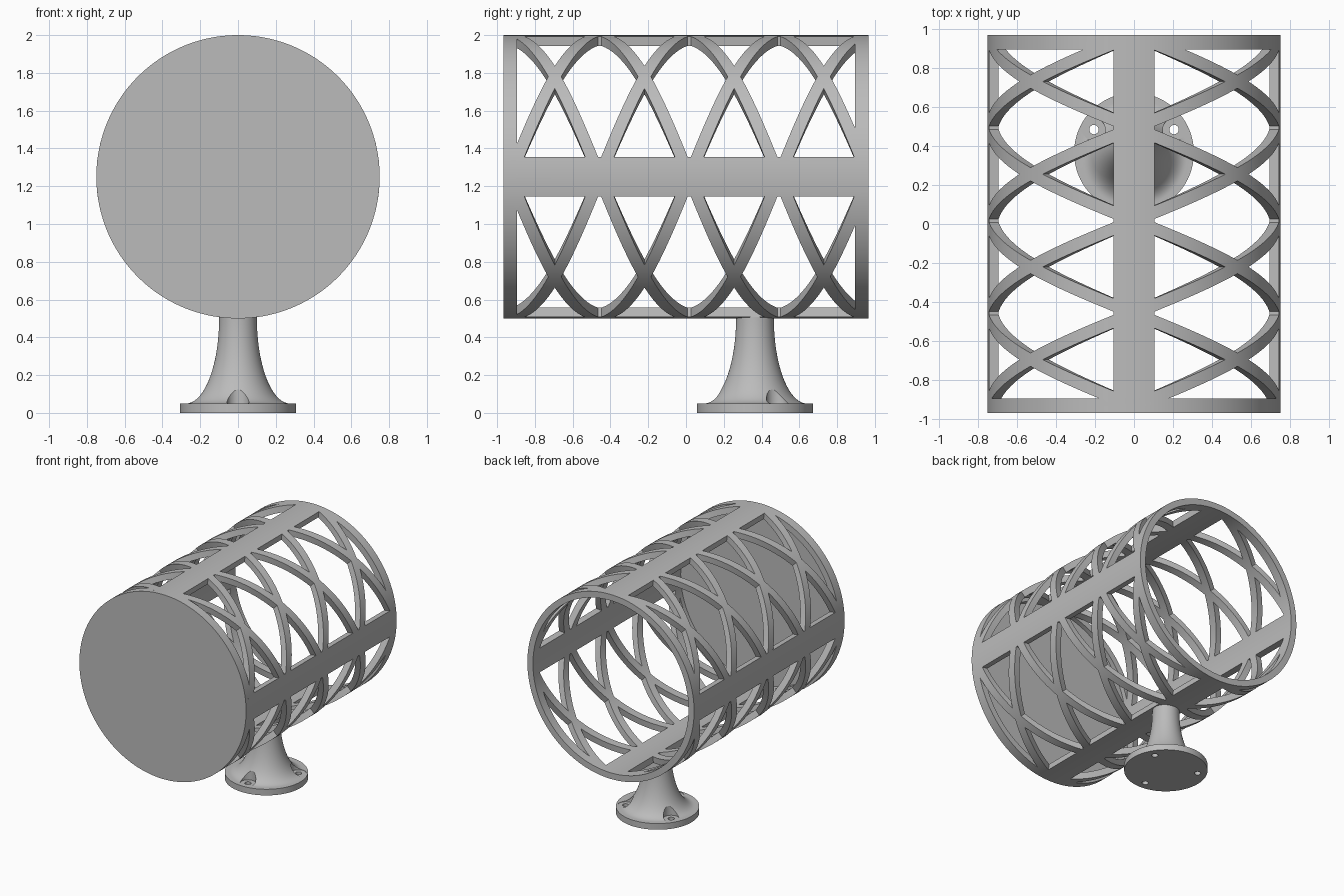
import bpy, bmesh, math
from mathutils import Matrix, Vector

if "Cube" in bpy.data.objects:
    bpy.data.objects.remove(bpy.data.objects["Cube"], do_unlink=True)

R_OUT, R_IN = 0.75, 0.70          # drum wall radii
AXIS_Z, HALF = 1.25, 0.967        # drum axis height, half length
CAP_IN, RING = -0.932, 0.895      # inner face of cap, inner edge of rings
PITCH = (HALF - CAP_IN) / 4       # strand advance per quarter turn
STRAND, BAR = 0.034, 0.141        # half widths: along the axis, in radians
QUARTER, STEPS = math.pi / 2, 45
SLOPE = PITCH / QUARTER
FOOT_Y = 0.365

grey = bpy.data.materials.new("grey")
grey.use_nodes = True
grey.diffuse_color = (0.5, 0.5, 0.5, 1)
grey.node_tree.nodes["Principled BSDF"].inputs["Base Color"].default_value = (0.5, 0.5, 0.5, 1)


def add_object(name, bm, material=grey):
    mesh = bpy.data.meshes.new(name)
    bmesh.ops.recalc_face_normals(bm, faces=bm.faces[:])
    bm.to_mesh(mesh)
    bm.free()
    obj = bpy.data.objects.new(name, mesh)
    bpy.context.collection.objects.link(obj)
    mesh.materials.append(material)
    return obj


def smooth(obj):
    bpy.ops.object.select_all(action='DESELECT')
    obj.select_set(True)
    bpy.context.view_layer.objects.active = obj
    bpy.ops.object.shade_smooth_by_angle(angle=math.radians(30))


def cylinder(bm, radius, low, high, segments, centre=(0, 0)):
    spot = Matrix.Translation((centre[0], centre[1], (low + high) / 2))
    bmesh.ops.create_cone(bm, cap_ends=True, segments=segments, radius1=radius,
                          radius2=radius, depth=high - low, matrix=spot)


def in_lattice(c):
    """True where the unrolled wall is solid: rings, bars or strands."""
    if abs(c.y) > RING or c.x < BAR or c.x > QUARTER - BAR:
        return True
    for way in (1, -1):
        t = (c.y - CAP_IN - way * SLOPE * c.x) % PITCH
        if min(t, PITCH - t) < STRAND:
            return True
    return False


# Lattice drum: draw a quarter of the wall flat (angle, length), cut it, wrap it
bm = bmesh.new()
corners = [(0, CAP_IN), (QUARTER, CAP_IN), (QUARTER, HALF), (0, HALF)]
bm.faces.new([bm.verts.new((a, v, 0)) for a, v in corners])


def cut(point, normal):
    bmesh.ops.bisect_plane(bm, geom=bm.verts[:] + bm.edges[:] + bm.faces[:], dist=1e-5,
                           plane_co=Vector(point), plane_no=Vector(normal).normalized())


for way in (1, -1):
    for k in range(-1, 6):
        for side in (-STRAND, STRAND):
            cut((0, CAP_IN + k * PITCH + side, 0), (-way * SLOPE, 1, 0))
for v in (-RING, RING):
    cut((0, v, 0), (0, 1, 0))
for a in (BAR, QUARTER - BAR):
    cut((a, 0, 0), (1, 0, 0))
windows = [f for f in bm.faces if not in_lattice(f.calc_center_median())]
bmesh.ops.delete(bm, geom=windows, context='FACES')
for i in range(1, STEPS):
    cut((QUARTER * i / STEPS, 0, 0), (1, 0, 0))

quarter = bm.verts[:] + bm.edges[:] + bm.faces[:]
for i in range(1, 4):
    copy = bmesh.ops.duplicate(bm, geom=quarter)["geom"]
    bmesh.ops.translate(bm, vec=(QUARTER * i, 0, 0),
                        verts=[e for e in copy if isinstance(e, bmesh.types.BMVert)])
for vert in bm.verts:
    a, v = vert.co.x, vert.co.y
    vert.co = (R_OUT * math.cos(a), v, R_OUT * math.sin(a))
bmesh.ops.remove_doubles(bm, verts=bm.verts[:], dist=1e-4)

# Thicken the wall inwards
wall = bmesh.ops.extrude_face_region(bm, geom=bm.faces[:])["geom"]
ratio = R_IN / R_OUT
bmesh.ops.scale(bm, vec=(ratio, 1, ratio),
                verts=[e for e in wall if isinstance(e, bmesh.types.BMVert)])
bmesh.ops.translate(bm, vec=(0, 0, AXIS_Z), verts=bm.verts[:])
smooth(add_object("lattice_drum", bm))

# Front cap closing the drum
bm = bmesh.new()
cylinder(bm, R_OUT, -HALF, CAP_IN, 4 * STEPS)
bm.transform(Matrix.Translation((0, 0, AXIS_Z)) @ Matrix.Rotation(-QUARTER, 4, 'X'))
if sum(v.co.y for v in bm.verts) > 0:
    bm.transform(Matrix.Scale(-1, 4, (0, 1, 0)))
smooth(add_object("front_cap", bm))

# Flared foot: flange plus a quarter-ellipse neck, turned about its axis
profile = [(0, 0), (0.307, 0), (0.307, 0.05)]
for i in range(25):
    t = QUARTER * i / 24
    profile.append((0.275 - 0.175 * math.sin(t), 0.5 - 0.45 * math.cos(t)))
profile += [(0.1, 0.525), (0, 0.525)]
bm = bmesh.new()
points = [bm.verts.new((r, 0, z)) for r, z in profile]
edges = [bm.edges.new(pair) for pair in zip(points, points[1:])]
bmesh.ops.spin(bm, geom=points + edges, cent=(0, 0, 0), axis=(0, 0, 1),
               angle=2 * math.pi, steps=96, use_merge=True)
bmesh.ops.remove_doubles(bm, verts=bm.verts[:], dist=1e-5)
bm.transform(Matrix.Translation((0, FOOT_Y, 0)))
foot = add_object("foot", bm)

# Three screw holes with wide pockets, cut from the foot
for name, radius, low, high in (("pocket_cutter", 0.058, 0.048, 0.3),
                                ("hole_cutter", 0.024, -0.1, 0.2)):
    bm = bmesh.new()
    for i in range(3):
        a = -QUARTER + i * math.tau / 3
        cylinder(bm, radius, low, high, 32,
                 (0.237 * math.cos(a), FOOT_Y + 0.237 * math.sin(a)))
    cutter = add_object(name, bm)
    cutter.hide_render = True
    cutter.hide_set(True)
    mod = foot.modifiers.new(name, 'BOOLEAN')
    mod.operation, mod.solver, mod.object = 'DIFFERENCE', 'EXACT', cutter

# Bake the cuts so that shading follows the final edges
bpy.context.view_layer.update()
baked = bpy.data.meshes.new_from_object(foot.evaluated_get(bpy.context.evaluated_depsgraph_get()))
foot.modifiers.clear()
foot.data = baked
for name in ("pocket_cutter", "hole_cutter"):
    bpy.data.objects.remove(bpy.data.objects[name], do_unlink=True)
smooth(foot)
